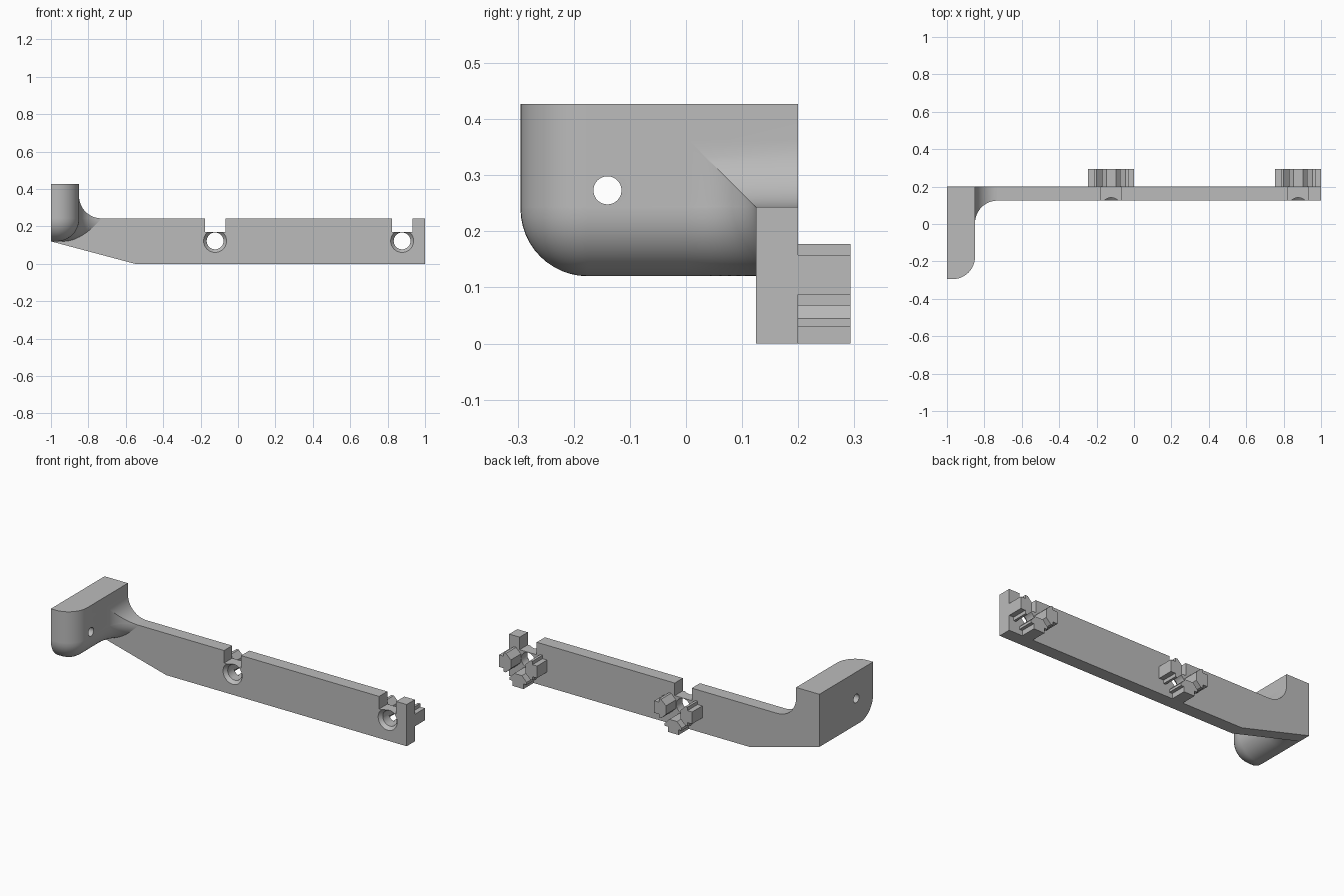
import bpy, bmesh, math
from mathutils import Matrix, Vector

if "Cube" in bpy.data.objects:
    bpy.data.objects.remove(bpy.data.objects["Cube"])

grey = bpy.data.materials.new("plain grey")
grey.use_nodes = True
grey.diffuse_color = (0.5, 0.5, 0.5, 1)
grey.node_tree.nodes["Principled BSDF"].inputs["Base Color"].default_value = (0.5, 0.5, 0.5, 1)

R = 0.12                                 # every round and fillet
ARM_X, FRONT, BACK, FACE = -0.85, -0.295, 0.2, 0.125
BOTTOM, TOP, RAIL_TOP = 0.12, 0.427, 0.243
CENTRE_Z = 0.1225
CLIPS = (-0.1225, 0.8775)
STEPS = 12


def finish(name, bm):
    bmesh.ops.recalc_face_normals(bm, faces=bm.faces)
    mesh = bpy.data.meshes.new(name)
    bm.to_mesh(mesh)
    bm.free()
    mesh.materials.append(grey)
    obj = bpy.data.objects.new(name, mesh)
    bpy.context.collection.objects.link(obj)
    return obj


def extrude_profile(name, points, y0, y1):
    """Extrude an x-z outline along y."""
    bm = bmesh.new()
    face = bm.faces.new([bm.verts.new((x, y0, z)) for x, z in points])
    out = bmesh.ops.extrude_face_region(bm, geom=[face])
    moved = [v for v in out["geom"] if isinstance(v, bmesh.types.BMVert)]
    bmesh.ops.translate(bm, verts=moved, vec=(0, y1 - y0, 0))
    return finish(name, bm)


def cone(name, start, end, r1, r2):
    """Round cutter between two points."""
    start, end = Vector(start), Vector(end)
    axis = end - start
    bm = bmesh.new()
    turn = axis.to_track_quat("Z", "Y").to_matrix().to_4x4()
    bmesh.ops.create_cone(bm, cap_ends=True, segments=40, radius1=r1, radius2=r2,
                          depth=axis.length,
                          matrix=Matrix.Translation((start + end) / 2) @ turn)
    obj = finish(name, bm)
    obj.hide_render = True
    return obj


def activate(obj):
    bpy.ops.object.select_all(action="DESELECT")
    obj.select_set(True)
    bpy.context.view_layer.objects.active = obj


def cut(obj, cutter):
    activate(obj)
    mod = obj.modifiers.new("cut", "BOOLEAN")
    mod.operation, mod.solver, mod.object = "DIFFERENCE", "EXACT", cutter
    bpy.ops.object.modifier_apply(modifier=mod.name)
    bpy.data.objects.remove(cutter)


def smooth(obj):
    activate(obj)
    bpy.ops.object.shade_smooth_by_angle(angle=math.radians(25))


# Long rail with a sloped lower end and two top notches
outline = [(-1, BOTTOM), (-0.55, 0), (1, 0), (1, RAIL_TOP)]
for cx in reversed(CLIPS):
    outline += [(cx + 0.055, RAIL_TOP), (cx + 0.055, 0.17),
                (cx - 0.055, 0.17), (cx - 0.055, RAIL_TOP)]
outline.append((-1, RAIL_TOP))
rail = extrude_profile("rail", outline, FACE, BACK)

# Countersunk screw holes through the rail
for cx in CLIPS:
    cut(rail, cone("hole_cutter", (cx, 0, CENTRE_Z), (cx, 0.4, CENTRE_Z), 0.045, 0.045))
    cut(rail, cone("sink_cutter", (cx, 0.115, CENTRE_Z), (cx, 0.15, CENTRE_Z), 0.07, 0.04))
smooth(rail)


# Arm: stacked outlines, inset at the rounded bottom, with the fillet trimmed above the rail
def arm_ring(z, inset, rise):
    ring = [(-1, BACK), (-1, FRONT + inset)]
    for i in range(STEPS + 1):
        a = math.pi / 2 * i / STEPS
        ring.append((ARM_X - R + (R - inset) * math.sin(a),
                     FRONT + R - (R - inset) * math.cos(a)))
    radius = R + inset
    reach = min(R + inset - rise, BACK - 0.01 - FACE + R)
    last = math.asin(max(0, min(1, reach / radius)))
    for i in range(STEPS + 1):
        a = last * i / STEPS
        ring.append((ARM_X + R - radius * math.cos(a), FACE - R + radius * math.sin(a)))
    ring.append((ring[-1][0], BACK))
    return [(x, y, z) for x, y in ring]


quarter = [math.pi / 2 * i / STEPS for i in range(STEPS + 1)]
levels = [(BOTTOM + R * (1 - math.sin(a)), R * (1 - math.cos(a)), 0) for a in reversed(quarter)]
levels += [(RAIL_TOP + R * (1 - math.cos(a)), 0, R * (1 - math.cos(a))) for a in quarter]
levels.append((TOP, 0, R))
bm = bmesh.new()
rings = [[bm.verts.new(p) for p in arm_ring(*level)] for level in levels]
for low, high in zip(rings, rings[1:]):
    for i in range(len(low)):
        j = (i + 1) % len(low)
        bm.faces.new((low[i], low[j], high[j], high[i]))
bm.faces.new(rings[0])
bm.faces.new(rings[-1])
bmesh.ops.remove_doubles(bm, verts=bm.verts, dist=0.0001)
arm = finish("arm", bm)
cut(arm, cone("arm_hole_cutter", (-1.2, -0.14, 0.273), (-0.6, -0.14, 0.273), 0.025, 0.025))
smooth(arm)

# Slot keys behind each hole: left, right and below
key = [(0.047, 0.025), (0.078, 0.055), (0.0925, 0.055), (0.0925, 0.035), (0.1225, 0.035)]
key += [(d, -w) for d, w in reversed(key)]
for place, cx in zip(("middle", "end"), CLIPS):
    for side, angle in (("left", 0), ("right", math.pi), ("lower", -math.pi / 2)):
        c, s = math.cos(angle), math.sin(angle)
        points = [(cx + d * c - w * s, CENTRE_Z + d * s + w * c) for d, w in key]
        extrude_profile(f"{place}_{side}_key", points, BACK - 0.002, 0.293)
